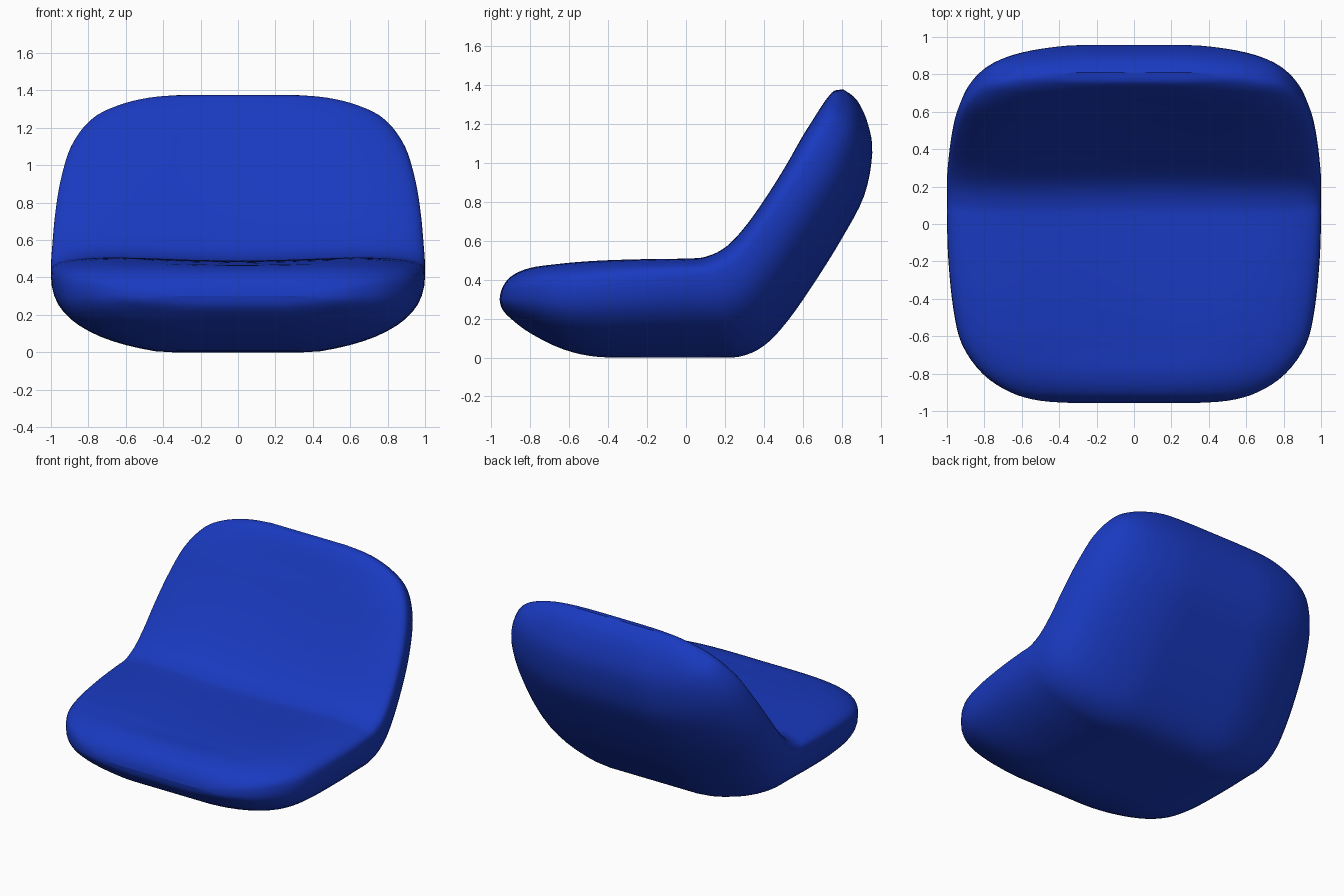
import bpy, bmesh, math

if "Cube" in bpy.data.objects:
    bpy.data.objects.remove(bpy.data.objects["Cube"])

# Stations along the seat: top y, top z, bottom y, bottom z, half width, depth share of the widest line
STATIONS = [
    (-.958, .30, -.958, .30, .30, .5),
    (-.945, .355, -.945, .25, .50, .5),
    (-.90, .42, -.90, .20, .66, .47),
    (-.80, .475, -.80, .125, .81, .42),
    (-.65, .508, -.63, .042, .92, .36),
    (-.45, .525, -.44, .002, .967, .3),
    (-.20, .532, -.15, 0, .993, .26),
    (0, .533, .12, 0, 1.0, .22),
    (.095, .543, .27, .003, 1.0, .22),
    (.195, .592, .40, .06, 1.0, .22),
    (.293, .695, .52, .185, .992, .22),
    (.393, .835, .66, .385, .978, .22),
    (.493, .995, .80, .61, .95, .24),
    (.595, 1.175, .915, .83, .895, .28),
    (.68, 1.295, .957, 1.05, .80, .35),
    (.73, 1.348, .935, 1.20, .67, .4),
    (.765, 1.372, .88, 1.32, .50, .45),
    (.81, 1.377, .81, 1.377, .30, .5),
]
STEPS, SIDES = 4, 64


def spline(a, b, c, d, t):
    return .5 * (2*b + (c-a)*t + (2*a-5*b+4*c-d)*t*t + (3*b-a-3*c+d)*t**3)


def dense_stations():
    last = len(STATIONS) - 1
    for i in range(last):
        four = [STATIONS[min(max(i + k, 0), last)] for k in (-1, 0, 1, 2)]
        for s in range(STEPS):
            yield [spline(*v, s / STEPS) for v in zip(*four)]
    yield list(STATIONS[-1])


def section(ty, tz, by, bz, width, split):
    # Flat, slightly dished top and a deep rounded underside
    thick = math.hypot(by - ty, bz - tz)
    dish = .08 * min(1, thick / .45) ** 2
    for k in range(SIDES):
        a = 2 * math.pi * k / SIDES
        n = 3.2 if math.sin(a) > 0 else 2.35
        c = math.copysign(abs(math.cos(a)) ** (2 / n), math.cos(a))
        h = abs(math.sin(a)) ** (2 / n)
        if math.sin(a) > 0:
            f = split * (1 - h) + dish * (1 - c * c) ** 2
        else:
            f = split + (1 - split) * min(1, h * 1.05)
        yield (c * width, ty + (by - ty) * f, max(0, tz + (bz - tz) * f))


# One-piece seat and backrest
bm = bmesh.new()
rings = [[bm.verts.new(p) for p in section(*s)] for s in dense_stations()]
for r, q in zip(rings, rings[1:]):
    for k in range(SIDES):
        j = (k + 1) % SIDES
        bm.faces.new((r[k], r[j], q[j], q[k]))
bmesh.ops.remove_doubles(bm, verts=bm.verts, dist=.0005)
bmesh.ops.recalc_face_normals(bm, faces=bm.faces)
mesh = bpy.data.meshes.new("seat_shell")
bm.to_mesh(mesh)
bm.free()
seat = bpy.data.objects.new("seat_shell", mesh)
bpy.context.collection.objects.link(seat)
for p in mesh.polygons:
    p.use_smooth = True

# Deep blue finish
blue = bpy.data.materials.new("blue_plastic")
blue.diffuse_color = (.01, .042, .53, 1)
blue.use_nodes = True
blue.node_tree.nodes["Principled BSDF"].inputs["Base Color"].default_value = blue.diffuse_color
mesh.materials.append(blue)
